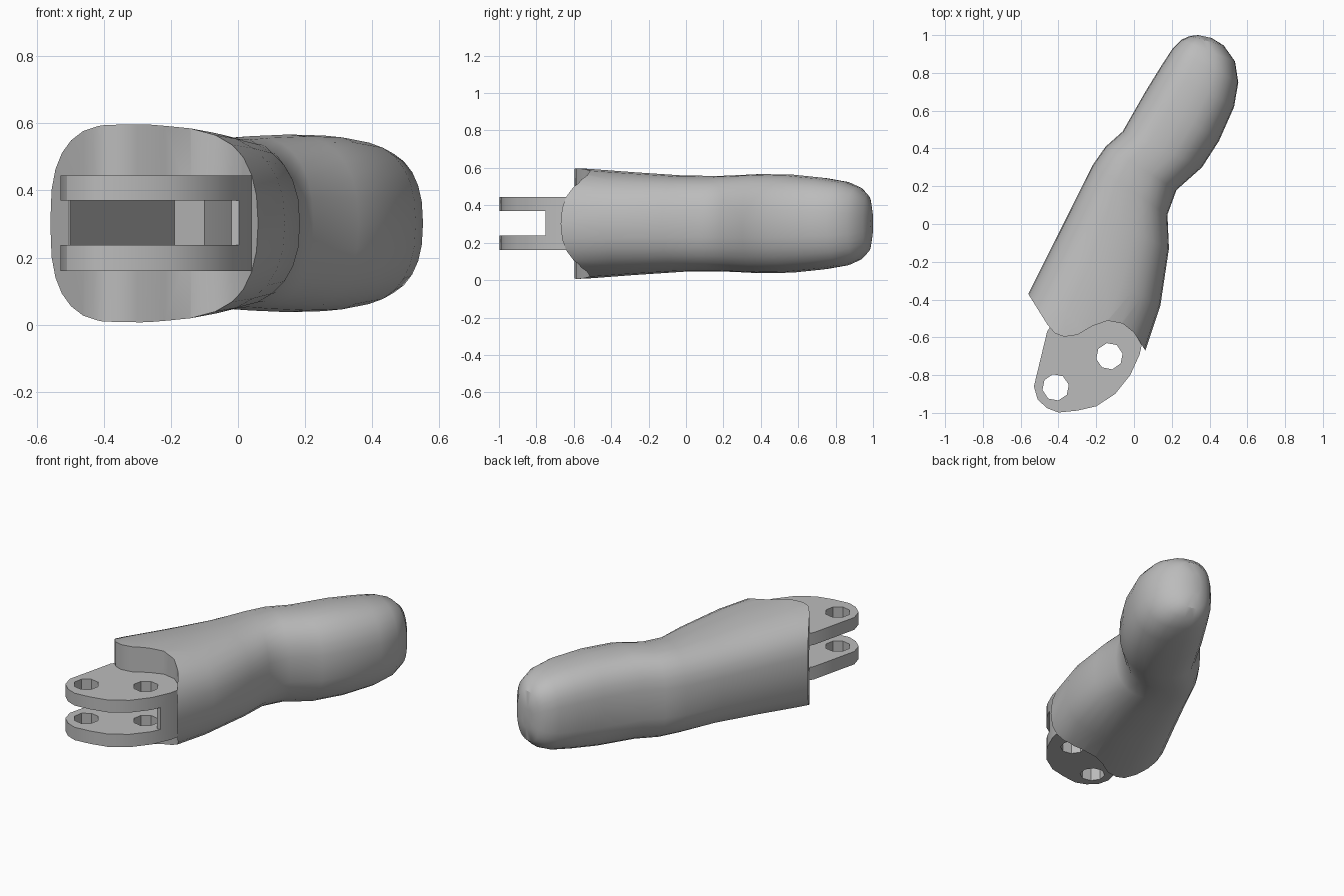
import bpy, bmesh
from math import cos, sin, pi, radians
from mathutils import Vector

cube = bpy.data.objects.get("Cube")
if cube:
    bpy.data.objects.remove(cube, do_unlink=True)

MID = 0.302  # height of the symmetry plane

grey = bpy.data.materials.new("plain_grey")
grey.use_nodes = True
grey.diffuse_color = (0.5, 0.5, 0.5, 1)
grey.node_tree.nodes["Principled BSDF"].inputs["Base Color"].default_value = (0.5, 0.5, 0.5, 1)


def finish(name, bm):
    bmesh.ops.recalc_face_normals(bm, faces=bm.faces)
    mesh = bpy.data.meshes.new(name)
    bm.to_mesh(mesh)
    bm.free()
    mesh.materials.append(grey)
    obj = bpy.data.objects.new(name, mesh)
    bpy.context.collection.objects.link(obj)
    return obj


def prism(name, outline, low, high):
    """Upright extrusion of a plan outline."""
    bm = bmesh.new()
    face = bm.faces.new([bm.verts.new((x, y, low)) for x, y in outline])
    up = bmesh.ops.extrude_face_region(bm, geom=[face])["geom"]
    bmesh.ops.translate(bm, vec=(0, 0, high - low),
                        verts=[v for v in up if isinstance(v, bmesh.types.BMVert)])
    return finish(name, bm)


def activate(obj):
    bpy.ops.object.select_all(action="DESELECT")
    obj.select_set(True)
    bpy.context.view_layer.objects.active = obj


def cut(obj, cutter):
    activate(obj)
    mod = obj.modifiers.new("cut", "BOOLEAN")
    mod.operation = "DIFFERENCE"
    mod.solver = "EXACT"
    mod.object = cutter
    bpy.ops.object.modifier_apply(modifier=mod.name)


def power(value, exponent):
    return (1 if value >= 0 else -1) * abs(value) ** exponent


# Handle: plan position of each side and half height, from root to tip
sections = [
    ((-0.71, -0.67), (-0.03, -0.95), 0.305),
    ((-0.56, -0.37), (0.06, -0.67), 0.293),
    ((-0.44, -0.13), (0.14, -0.43), 0.275),
    ((-0.32, 0.11), (0.185, -0.13), 0.257),
    ((-0.22, 0.31), (0.177, 0.05), 0.255),
    ((-0.15, 0.41), (0.225, 0.18), 0.26),
    ((-0.06, 0.49), (0.36, 0.30), 0.265),
    ((0.06, 0.70), (0.45, 0.44), 0.262),
    ((0.14, 0.83), (0.53, 0.62), 0.246),
    ((0.205, 0.93), (0.552, 0.75), 0.226),
    ((0.25, 0.975), (0.535, 0.86), 0.195),
    ((0.295, 0.995), (0.475, 0.945), 0.15),
    ((0.34, 1.0), (0.41, 0.985), 0.07),
]
RING = 28
bm = bmesh.new()
rings = []
for left, right, half in sections:
    a, b = Vector(left), Vector(right)
    ring = []
    for i in range(RING):
        t = 2 * pi * i / RING
        e = 2 / (2.4 if cos(t) > 0 else 2.8)
        p = (a + b) / 2 + (b - a) / 2 * power(cos(t), e)
        ring.append(bm.verts.new((p.x, p.y, MID + half * power(sin(t), e))))
    rings.append(ring)
for r0, r1 in zip(rings, rings[1:]):
    for i in range(RING):
        j = (i + 1) % RING
        bm.faces.new((r0[i], r0[j], r1[j], r1[i]))
bm.faces.new(rings[0])
bm.faces.new(rings[-1])
handle = finish("handle_grip", bm)

# Hinge block that becomes the two lugs
hinge = prism("hinge_lugs", [
    (-0.46, -0.57), (-0.53, -0.86), (-0.51, -0.93), (-0.46, -0.975), (-0.40, -0.998),
    (-0.30, -0.988), (-0.20, -0.965), (-0.10, -0.90), (-0.02, -0.80), (0.03, -0.69),
    (0.045, -0.62), (-0.05, -0.45), (-0.38, -0.45)], 0.16, 0.445)

# Wavy root face of the handle
root_cutter = prism("root_cutter", [
    (-0.63, -0.26), (-0.56, -0.37), (-0.46, -0.53), (-0.42, -0.578), (-0.37, -0.597),
    (-0.30, -0.587), (-0.22, -0.54), (-0.14, -0.512), (-0.06, -0.527), (0.0, -0.575),
    (0.06, -0.67), (0.1, -0.74), (0.1, -1.3), (-1, -1.3), (-1, -0.26)], -0.2, 0.8)

# Slot between the lugs, running on as a pocket inside the handle
slot_cutter = prism("slot_cutter", [
    (-0.9, -1.1), (0.3, -1.1), (0.3, -0.75), (-0.02, -0.75), (0.01, -0.55),
    (-0.1, 0.03), (-0.19, 0.1), (-0.5, -0.46), (-0.9, -0.46)], 0.238, 0.37)

cut(handle, root_cutter)
for part in (handle, hinge):
    cut(part, slot_cutter)
helpers = [root_cutter, slot_cutter]

# Pin holes through both lugs
for x, y in ((-0.415, -0.865), (-0.13, -0.70)):
    pin = prism("pin_cutter", [(x + 0.071 * cos(pi * k / 4 + 0.2), y + 0.071 * sin(pi * k / 4 + 0.2))
                               for k in range(8)], 0.1, 0.5)
    cut(hinge, pin)
    helpers.append(pin)

for helper in helpers:
    bpy.data.objects.remove(helper, do_unlink=True)

for part in (handle, hinge):
    activate(part)
    bpy.ops.object.shade_smooth_by_angle(angle=radians(32))
